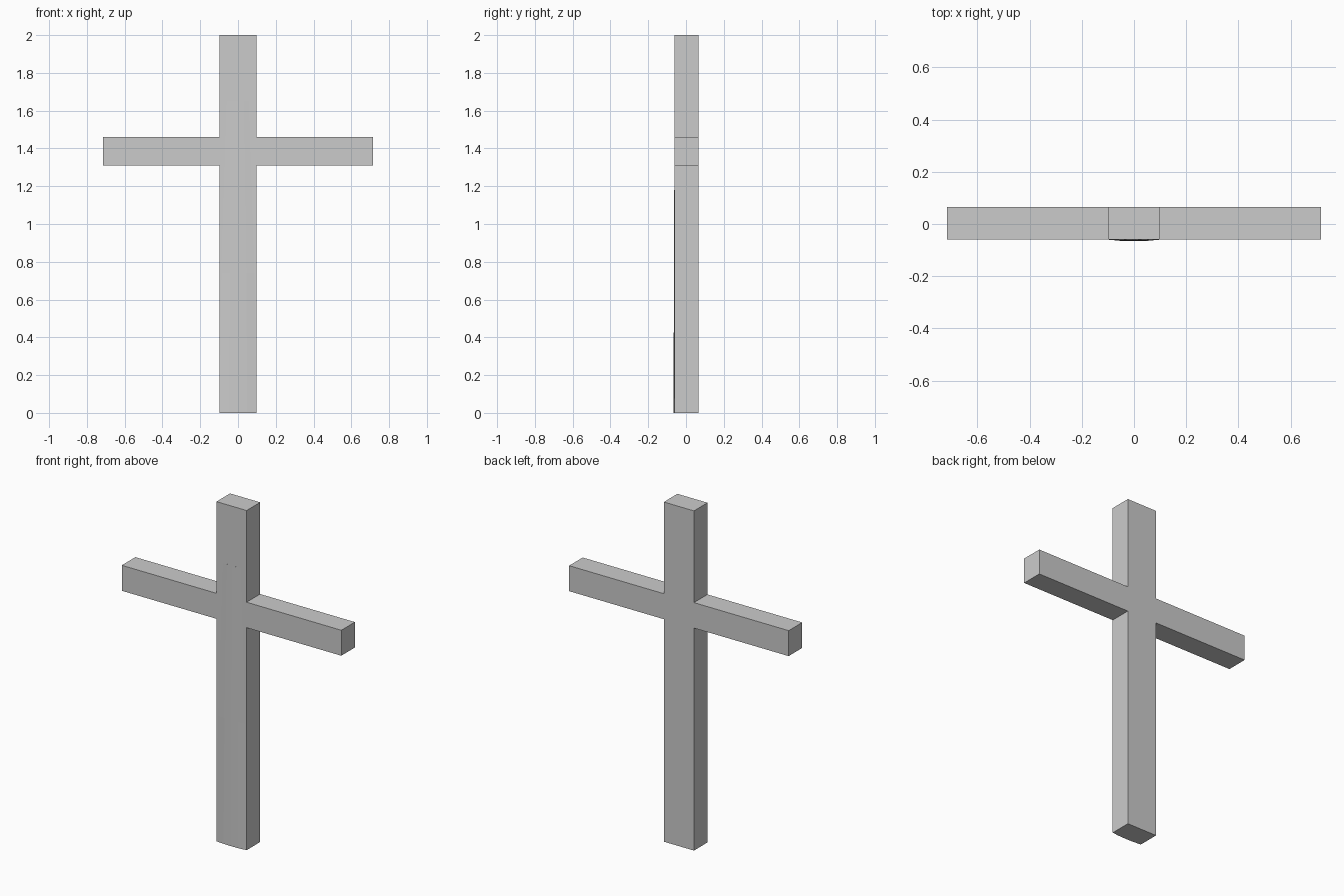
import bpy, bmesh

if "Cube" in bpy.data.objects:
    bpy.data.objects.remove(bpy.data.objects["Cube"])

FRONT, BACK = -0.06, 0.066
POST, ARM = 0.098, 0.715
LOW, HIGH, TOP = 1.31, 1.46, 2.0


def finish(bm, name):
    bmesh.ops.recalc_face_normals(bm, faces=bm.faces)
    mesh = bpy.data.meshes.new(name)
    bm.to_mesh(mesh)
    bm.free()
    obj = bpy.data.objects.new(name, mesh)
    bpy.context.collection.objects.link(obj)
    return obj


# Cross body: mirrored half outline extruded front to back
half = [(POST, 0), (POST, LOW), (ARM, LOW), (ARM, HIGH), (POST, HIGH), (POST, TOP)]
outline = half + [(-x, z) for x, z in reversed(half)]
bm = bmesh.new()
face = bm.faces.new([bm.verts.new((x, FRONT, z)) for x, z in outline])
ext = bmesh.ops.extrude_face_region(bm, geom=[face], use_keep_orig=True)
bmesh.ops.translate(bm, vec=(0, BACK - FRONT, 0),
                    verts=[g for g in ext["geom"] if isinstance(g, bmesh.types.BMVert)])
finish(bm, "cross_body")

# Very shallow bowed front on the post, fading out towards the top
section = [(-1, 0), (-0.5, 0.8), (0, 1), (0.5, 0.8), (1, 0)]
bm = bmesh.new()
rows = []
for z, width, depth in [(0, POST, 0.006), (0.74, POST * 0.9, 0.004), (1.65, POST * 0.6, 0.0003)]:
    rows.append([bm.verts.new((x * width, FRONT - d * depth, z)) for x, d in section])
for a, b in zip(rows, rows[1:]):
    for i in range(len(section) - 1):
        bm.faces.new((a[i], a[i + 1], b[i + 1], b[i]))
bm.faces.new(rows[0])
bm.faces.new(rows[-1])
finish(bm, "post_front_bow")
